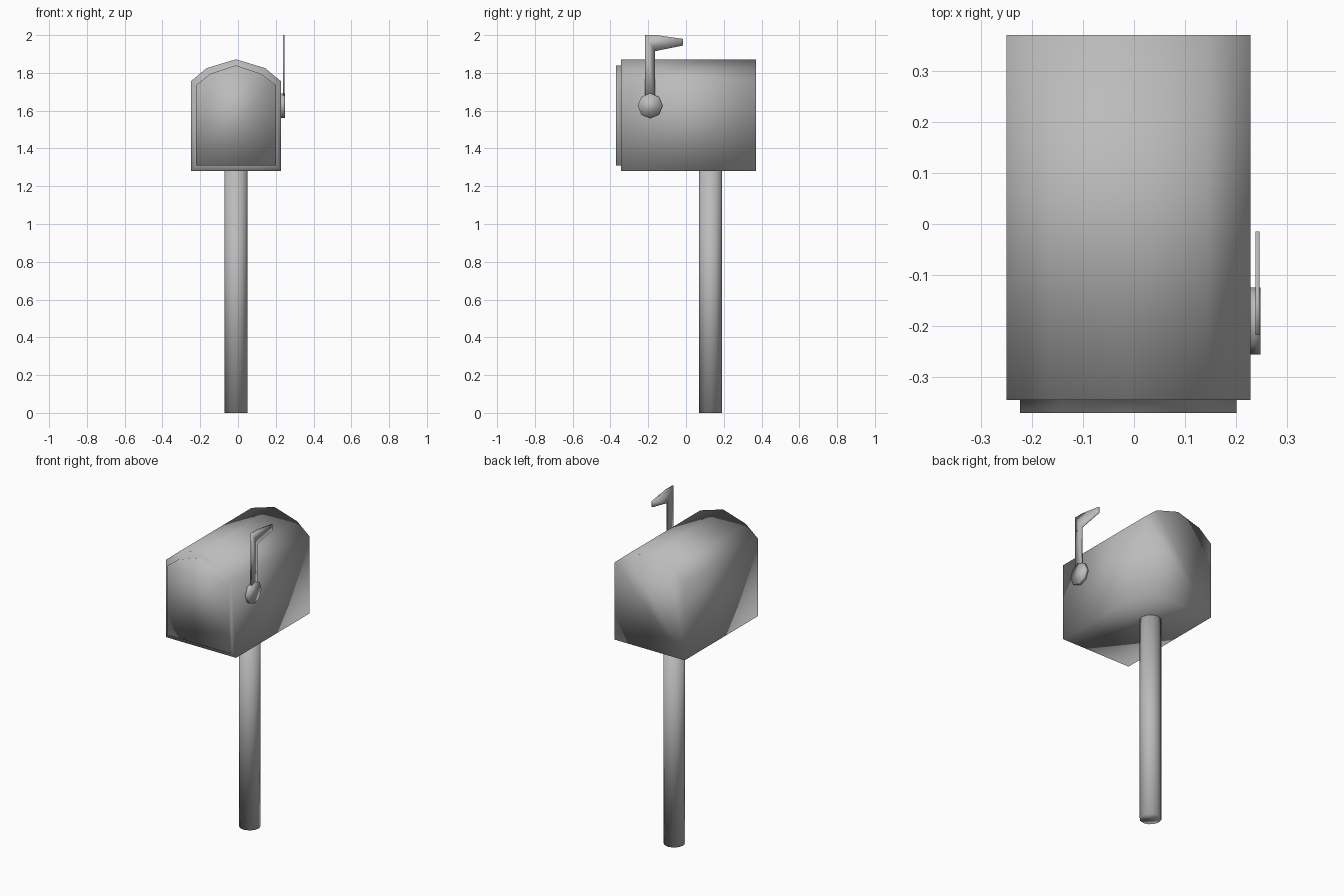
import bpy
import bmesh
import math
from mathutils import Matrix

old = bpy.data.objects.get("Cube")
if old:
    bpy.data.objects.remove(old, do_unlink=True)

CX = -0.011  # centre line of the box and post

grey = bpy.data.materials.new("plain grey")
grey.use_nodes = True
colour = (0.5, 0.5, 0.5, 1)
grey.diffuse_color = colour
grey.node_tree.nodes["Principled BSDF"].inputs["Base Color"].default_value = colour


def finish(name, bm):
    bmesh.ops.recalc_face_normals(bm, faces=bm.faces)
    mesh = bpy.data.meshes.new(name)
    bm.to_mesh(mesh)
    bm.free()
    mesh.materials.append(grey)
    mesh.shade_smooth()
    obj = bpy.data.objects.new(name, mesh)
    bpy.context.collection.objects.link(obj)
    return obj


def loop(bm, points):
    return [bm.verts.new(p) for p in points]


def bridge(bm, a, b):
    for i in range(len(a)):
        j = (i + 1) % len(a)
        bm.faces.new((a[i], a[j], b[j], b[i]))


def arch(half, y, bottom, wall, shoulder_x, shoulder, peak):
    """Mirrored outline with straight walls and a faceted arched top."""
    right = [(half, bottom), (half, wall), (shoulder_x, shoulder)]
    left = [(-x, z) for x, z in reversed(right)]
    return [(CX + x, y, z) for x, z in right + [(0, peak)] + left]


def cylinder(name, radius, depth, sides, matrix):
    bm = bmesh.new()
    bmesh.ops.create_cone(bm, cap_ends=True, segments=sides, radius1=radius,
                          radius2=radius, depth=depth, matrix=matrix)
    return finish(name, bm)


# Box with a raised door on the front
bm = bmesh.new()
outer = (1.28, 1.755, 0.155, 1.825, 1.872)
inner = (1.31, 1.735, 0.135, 1.795, 1.84)
back = loop(bm, arch(0.239, 0.37, *outer))
front = loop(bm, arch(0.239, -0.345, *outer))
door_base = loop(bm, arch(0.212, -0.345, *inner))
door_front = loop(bm, arch(0.212, -0.37, *inner))
for a, b in ((back, front), (front, door_base), (door_base, door_front)):
    bridge(bm, a, b)
bm.faces.new(back)
bm.faces.new(door_front)
finish("mailbox_body", bm)

# Post
cylinder("post", 0.061, 1.28, 12, Matrix.Translation((CX, 0.13, 0.64)))

# Round flag pivot on the side
cylinder("flag_pivot", 0.066, 0.02, 8,
         Matrix.Translation((0.238, -0.19, 1.626)) @ Matrix.Rotation(math.pi / 2, 4, "Y"))

# Flag arm with its pointed flag
bm = bmesh.new()
outline = [(-0.217, 1.65), (-0.163, 1.65), (-0.163, 1.915), (-0.015, 1.945),
           (-0.015, 1.98), (-0.155, 2.0), (-0.217, 2.0)]
sides = [loop(bm, [(x, y, z) for y, z in outline]) for x in (0.238, 0.246)]
bridge(bm, *sides)
for side in sides:
    bm.faces.new(side)
finish("flag", bm)
